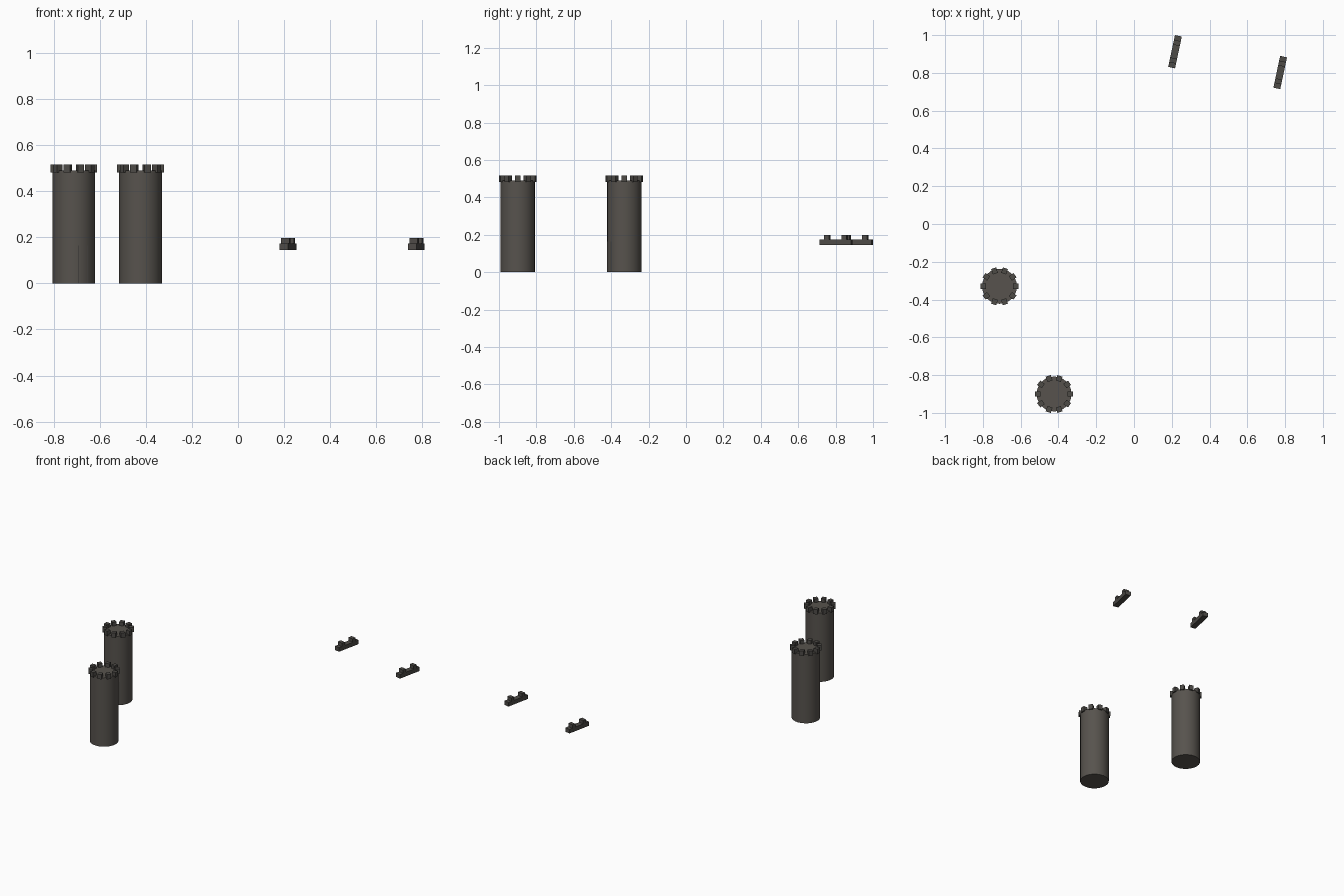
import bpy, math
from mathutils import Matrix, Vector

if "Cube" in bpy.data.objects:
    bpy.data.objects.remove(bpy.data.objects["Cube"])


def material(name, rgb):
    m = bpy.data.materials.new(name)
    m.diffuse_color = (*rgb, 1)
    m.use_nodes = True
    m.node_tree.nodes["Principled BSDF"].inputs["Base Color"].default_value = m.diffuse_color
    return m


STONE = material("dark stone", (0.095, 0.086, 0.075))
TRIM = material("darker trim stone", (0.074, 0.069, 0.062))


def box(name, loc, size, angle, mat):
    bpy.ops.mesh.primitive_cube_add(size=1)
    o = bpy.context.object
    o.name = name
    o.data.transform(Matrix.Diagonal((*size, 1)))
    o.location = loc
    o.rotation_euler.z = angle
    o.data.materials.append(mat)
    return o


def tower(name, x, y):
    # round shaft
    bpy.ops.mesh.primitive_cylinder_add(vertices=24, radius=0.0925, depth=0.49,
                                        location=(x, y, 0.245))
    shaft = bpy.context.object
    shaft.name = name + "_shaft"
    shaft.data.materials.append(STONE)
    bpy.ops.object.shade_smooth_by_angle()
    # ring of ten battlement blocks
    for i in range(10):
        a = i * math.tau / 10
        r = 0.086
        box(f"{name}_battlement_{i + 1}",
            (x + r * math.cos(a), y + r * math.sin(a), 0.499),
            (0.030, 0.028, 0.034), a, TRIM)


tower("left_tower", -0.712, -0.33)
tower("front_tower", -0.423, -0.90)

# doorway slab, almost flush with the left tower, facing the front tower
a = math.radians(-63.4)
box("tower_doorway", (-0.712 + 0.085 * math.cos(a), -0.33 + 0.085 * math.sin(a), 0.0825),
    (0.010, 0.049, 0.165), a, TRIM)

# two short parapet pieces, each with a pair of battlements
TILT = math.radians(-12)
for name, x, y in (("back_parapet", 0.217, 0.912), ("right_parapet", 0.774, 0.802)):
    box(name + "_beam", (x, y, 0.159), (0.037, 0.172, 0.029), TILT, TRIM)
    for i, s in enumerate((-1, 1)):
        off = Matrix.Rotation(TILT, 3, 'Z') @ Vector((0, s * 0.0475, 0))
        box(f"{name}_battlement_{i + 1}", (x + off.x, y + off.y, 0.185),
            (0.037, 0.026, 0.025), TILT, TRIM)
